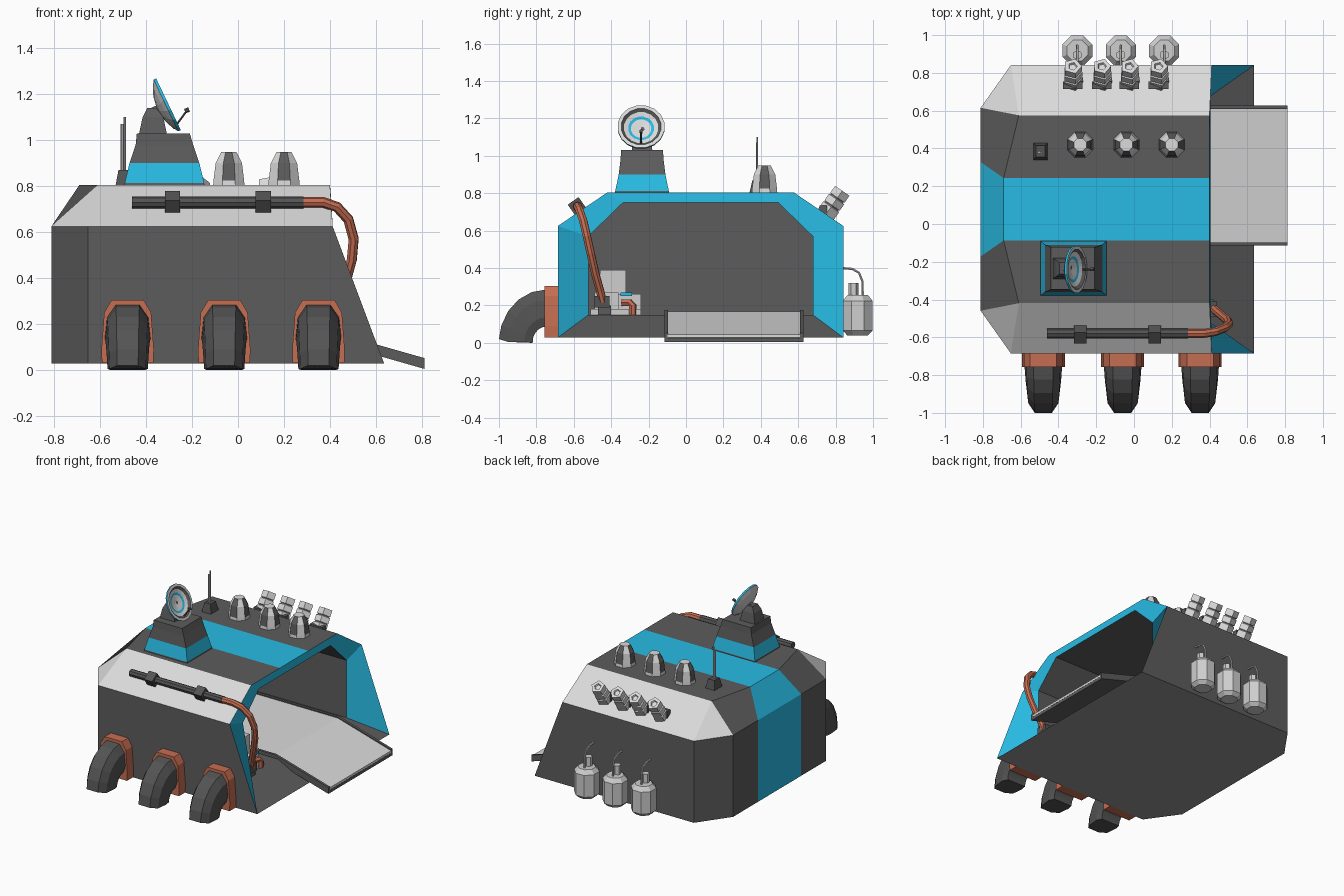
import bpy, bmesh, math
from mathutils import Vector

if "Cube" in bpy.data.objects:
    bpy.data.objects.remove(bpy.data.objects["Cube"])


def material(name, rgb):
    m = bpy.data.materials.new(name)
    m.diffuse_color = (*rgb, 1)
    m.use_nodes = True
    m.node_tree.nodes["Principled BSDF"].inputs["Base Color"].default_value = m.diffuse_color
    return m


MATS = [material("dark grey", (0.108, 0.108, 0.108)), material("pale grey", (0.71, 0.71, 0.71)),
        material("blue", (0.021, 0.50, 0.78)), material("copper", (0.56, 0.155, 0.083)),
        material("charcoal", (0.088, 0.088, 0.088)), material("mid grey", (0.62, 0.62, 0.62)),
        material("underside grey", (0.29, 0.29, 0.29))]
DARK, PALE, BLUE, COPPER, COAL, MID, UNDER = range(7)


def finish(bm, name):
    bmesh.ops.remove_doubles(bm, verts=bm.verts, dist=0.0005)
    bmesh.ops.recalc_face_normals(bm, faces=bm.faces)
    me = bpy.data.meshes.new(name)
    bm.to_mesh(me)
    bm.free()
    for m in MATS:
        me.materials.append(m)
    ob = bpy.data.objects.new(name, me)
    bpy.context.collection.objects.link(ob)
    return ob


def loft(name, rings, mat, caps=True):
    """Skin rings of points; mat is an index or a rule of (ring, side); caps use side -1."""
    rule = mat if callable(mat) else (lambda i, j: mat)
    bm = bmesh.new()
    vs = [[bm.verts.new(p) for p in r] for r in rings]
    n = len(rings[0])
    for i in range(len(rings) - 1):
        for j in range(n):
            k = (j + 1) % n
            f = bm.faces.new((vs[i][j], vs[i][k], vs[i + 1][k], vs[i + 1][j]))
            f.material_index = rule(i, j)
    if caps:
        for i, r in ((0, vs[0]), (len(rings) - 1, vs[-1])):
            bm.faces.new(r).material_index = rule(i, -1)
    return finish(bm, name)


def rect(cx, cy, hx, hy, z):
    return [(cx - hx, cy - hy, z), (cx + hx, cy - hy, z), (cx + hx, cy + hy, z), (cx - hx, cy + hy, z)]


def box(name, x0, x1, y0, y1, z0, z1, mat):
    c = ((x0 + x1) / 2, (y0 + y1) / 2, (x1 - x0) / 2, (y1 - y0) / 2)
    return loft(name, [rect(*c, z0), rect(*c, z1)], mat)


def turned(name, origin, axis, profile, sides, mat, caps=True):
    """Turn a (radius, height) profile about an axis."""
    q = Vector(axis).to_track_quat('Z', 'Y')
    o = Vector(origin)
    rings = [[o + q @ Vector((r * math.cos(a), r * math.sin(a), h))
              for a in [2 * math.pi * (j + 0.5) / sides for j in range(sides)]] for r, h in profile]
    return loft(name, rings, mat, caps)


def tube(name, pts, r, sides, mat):
    """Sweep a round section along a path."""
    pts = [Vector(p) for p in pts]
    rings, q, prev = [], None, None
    for i, p in enumerate(pts):
        t = (pts[min(i + 1, len(pts) - 1)] - pts[max(i - 1, 0)]).normalized()
        q = t.to_track_quat('Z', 'Y') if q is None else prev.rotation_difference(t) @ q
        prev = t
        rings.append([p + q @ Vector((r * math.cos(a), r * math.sin(a), 0))
                      for a in [2 * math.pi * j / sides for j in range(sides)]])
    return loft(name, rings, mat)


# ---- Shelter body: walls, bevelled slope, striped roof, flared doorway, interior
YC = 0.078
bm = bmesh.new()


def half_ring(pts, z):
    return [bm.verts.new((x, YC - y, z)) for x, y in pts] + [bm.verts.new((x, YC + y, z)) for x, y in pts[::-1]]


outline = [(-0.652, 0.763), (-0.812, 0.537), (-0.812, 0.25)]
low = half_ring([(0.636, 0.763)] + outline, 0.028)
rim = half_ring([(0.412, 0.763)] + outline, 0.625)
top = half_ring([(0.40, 0.4975), (-0.61, 0.4975), (-0.61, 0.4975), (-0.69, 0.165)], 0.805)


def face(vs, mat):
    bm.faces.new(vs).material_index = mat


for j in range(7):
    face((low[j], low[j + 1], rim[j + 1], rim[j]), BLUE if j == 3 else DARK)
    slope = BLUE if j == 3 else DARK if j in (2, 4) else PALE
    if j in (1, 5):
        face((rim[j], rim[j + 1], top[1] if j == 1 else top[6]), slope)
    else:
        face((rim[j], rim[j + 1], top[j + 1], top[j]), slope)
face(low, UNDER)
e0, e1 = bm.verts.new((0.40, YC - 0.165, 0.805)), bm.verts.new((0.40, YC + 0.165, 0.805))
face((top[0], top[1], top[3], e0), DARK)
face((e0, top[3], top[4], e1), BLUE)
face((e1, top[4], top[6], top[7]), DARK)
outer = [low[0], rim[0], top[0], e0, e1, top[7], rim[7], low[7]]
door = [(-0.6, 0.15), (-0.6, 0.57), (-0.415, 0.75), (-0.165, 0.75),
        (0.165, 0.75), (0.415, 0.75), (0.6, 0.57), (0.6, 0.15)]
inner = [bm.verts.new((0.405, YC + y, z)) for y, z in door]
deep = [bm.verts.new((-0.5, YC + y, z)) for y, z in door]
for j in range(8):
    k = (j + 1) % 8
    face((outer[j], outer[k], inner[k], inner[j]), DARK if j == 7 else BLUE)
    face((inner[j], inner[k], deep[k], deep[j]), DARK)
face(deep, DARK)
bmesh.ops.delete(bm, geom=[v for v in bm.verts if not v.link_faces], context='VERTS')
finish(bm, "shelter_body")

# ---- Loading ramp with floor strip and side rails
path = [(-0.45, 0.163), (0.38, 0.163), (0.812, 0.04)]


def strip(name, y0, y1, up, down, mat):
    loft(name, [[(x, y0, z - down), (x, y1, z - down), (x, y1, z + up), (x, y0, z + up)] for x, z in path], mat)


strip("ramp_panel", -0.1, 0.61, 0.004, 0.012, lambda i, j: DARK if j == 0 else PALE)
strip("ramp_underside", -0.1, 0.61, -0.013, 0.035, DARK)
for y in (-0.115, 0.61):
    strip("ramp_rail", y, y + 0.018, 0.012, 0.035, DARK)

# ---- Front intake ducts with copper collars
for x in (-0.48, -0.06, 0.35):
    prof = [(-0.112, 0.03), (0.112, 0.03), (0.114, 0.09), (0.102, 0.25), (0.07, 0.305),
            (-0.07, 0.305), (-0.102, 0.25), (-0.114, 0.09)]
    loft("duct_collar", [[(x + a, y, z) for a, z in prof] for y in (-0.67, -0.757)], COPPER)
    rings = []
    for i in range(6):
        t = math.radians(90 - 18 * i)
        w = 1 - 0.025 * i
        sec = [(-0.085, 0.075), (0.085, 0.075), (0.1, 0.12), (0.09, 0.205), (0.052, 0.255),
               (-0.052, 0.255), (-0.09, 0.205), (-0.1, 0.12)]
        rings.append([(x + a * w, -0.745 - r * math.cos(t), 0.005 + r * math.sin(t) * 1.1) for a, r in sec])
    rings[-1] = [(px, py, 0.0 if i < 2 else 0.005 + 0.015 * (i in (4, 5))) for i, (px, py, _) in enumerate(rings[-1])]
    loft("intake_duct", rings, COAL)

# ---- Side pipe, clamps and copper hose
tube("side_pipe", [(-0.46, -0.58, 0.73), (0.285, -0.58, 0.73)], 0.026, 8, COAL)
for x in (-0.285, 0.11):
    corners = [math.radians(80 + 90 * k) for k in range(4)]
    loft("pipe_clamp", [[(x + d, -0.583 + 0.05 * math.cos(a), 0.73 + 0.05 * math.sin(a)) for a in corners]
                        for d in (-0.033, 0.033)], COAL)
tube("copper_hose", [(0.28, -0.58, 0.73), (0.37, -0.58, 0.73), (0.43, -0.57, 0.71), (0.48, -0.55, 0.655),
                     (0.503, -0.53, 0.57), (0.495, -0.51, 0.48), (0.465, -0.485, 0.37),
                     (0.435, -0.46, 0.28), (0.42, -0.445, 0.22)], 0.023, 8, COPPER)

# ---- Pump unit just inside the doorway
box("pump_base", 0.2, 0.38, -0.51, -0.24, 0.15, 0.18, MID)
box("pump_block", 0.22, 0.37, -0.49, -0.36, 0.18, 0.27, MID)
box("pump_side_block", 0.22, 0.34, -0.36, -0.24, 0.18, 0.26, MID)
box("pump_tower", 0.2, 0.32, -0.46, -0.32, 0.2, 0.39, MID)
box("hose_socket", 0.36, 0.44, -0.49, -0.41, 0.19, 0.25, COAL)
box("socket_foot", 0.37, 0.42, -0.47, -0.40, 0.15, 0.20, DARK)
tube("pump_elbow", [(0.36, -0.34, 0.215), (0.375, -0.30, 0.215), (0.38, -0.285, 0.20), (0.38, -0.285, 0.15)],
     0.02, 6, COPPER)
box("pump_lever", 0.35, 0.37, -0.35, -0.29, 0.25, 0.268, BLUE)

# ---- Dish pedestal, mount, dish and feed
cx, cy = -0.32, -0.235
loft("dish_pedestal", [rect(cx, cy, 0.175, 0.145, 0.80), rect(cx, cy, 0.173, 0.143, 0.813),
                       rect(cx, cy, 0.152, 0.125, 0.90), rect(cx, cy, 0.125, 0.115, 0.98),
                       rect(cx - 0.005, cy, 0.115, 0.112, 1.03)], lambda i, j: BLUE if i == 1 and j >= 0 else DARK)
loft("dish_mount", [rect(-0.37, cy, 0.06, 0.055, 1.03), rect(-0.37, cy, 0.045, 0.045, 1.10),
                    rect(-0.375, cy, 0.02, 0.03, 1.14)], DARK)
axis = Vector((0.9, 0, 0.43)).normalized()
centre = Vector((-0.305, -0.24, 1.155))
tube("dish_neck", [(-0.38, cy, 1.12), centre - axis * 0.03], 0.02, 6, DARK)
turned("dish", centre, axis, [(0.01, -0.05), (0.06, -0.042), (0.1, -0.026), (0.127, -0.009), (0.127, 0.003),
                              (0.108, 0.003), (0.093, -0.01), (0.07, -0.018), (0.055, -0.022), (0.01, -0.03)], 16,
       lambda i, j: DARK if i == 5 else BLUE if i in (3, 7) else MID if i < 3 else PALE)
tube("dish_feed", [(-0.28, -0.24, 1.05), (-0.225, -0.24, 1.125)], 0.005, 6, COAL)
turned("dish_feed_tip", (-0.222, -0.24, 1.13), (1, 0, 0.4), [(0.01, -0.01), (0.01, 0.01)], 6, COAL)

# ---- Whip antenna
loft("antenna_base", [rect(-0.495, 0.385, 0.038, 0.046, 0.80), rect(-0.495, 0.385, 0.025, 0.03, 0.87)], COAL)
tube("antenna_sleeve", [(-0.503, 0.38, 0.86), (-0.503, 0.38, 1.07)], 0.007, 6, MID)
tube("antenna_whip", [(-0.492, 0.38, 0.86), (-0.492, 0.38, 1.10)], 0.005, 6, MID)

# ---- Roof beacons: pale cage with dark panes
for x in (-0.285, -0.04, 0.20):
    turned("roof_beacon", (x, 0.42, 0.80), (0, 0, 1),
           [(0.074, 0), (0.072, 0.025), (0.062, 0.10), (0.036, 0.148)], 8,
           lambda i, j: DARK if i in (1, 2) and j % 2 else PALE)

# ---- Exhaust stacks on the rear slope
n = Vector((0, 0.57, 0.82)).normalized()
for x in (-0.325, -0.17, -0.025, 0.13):
    turned("exhaust_stack", (x, 0.75, 0.69), n,
           [(0.054, -0.01), (0.054, 0.045), (0.042, 0.05), (0.052, 0.055), (0.052, 0.095),
            (0.04, 0.1), (0.049, 0.105), (0.049, 0.15), (0.025, 0.15), (0.02, 0.14)], 5, PALE)
    box("stack_foot", x - 0.052, x + 0.052, 0.715, 0.755, 0.66, 0.735, DARK)

# ---- Gas tanks on the rear wall
for x in (-0.30, -0.07, 0.16):
    turned("gas_tank", (x, 0.918, 0.04), (0, 0, 1),
           [(0.06, 0), (0.086, 0.025), (0.086, 0.185), (0.06, 0.215), (0.03, 0.215)], 8, MID)
    turned("tank_valve", (x, 0.895, 0.25), (0, 0, 1), [(0.026, 0), (0.026, 0.07)], 6, MID)
    tube("tank_hose", [(x, 0.945, 0.25), (x, 0.943, 0.33), (x, 0.925, 0.375), (x, 0.89, 0.395), (x, 0.835, 0.4)],
         0.007, 6, MID)
